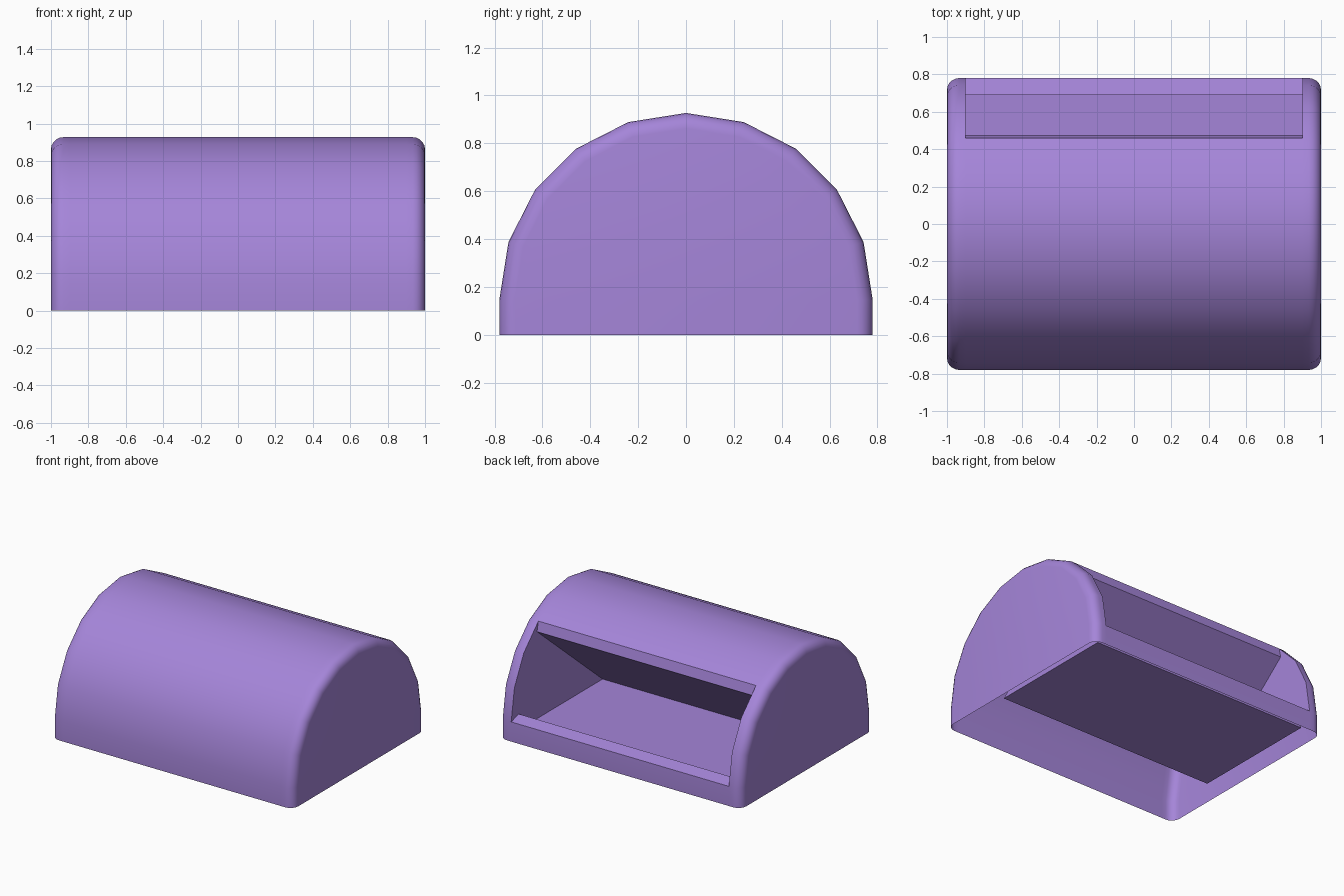
import bpy, bmesh, math

if "Cube" in bpy.data.objects:
    bpy.data.objects.remove(bpy.data.objects["Cube"])

R, ZC, FILLET, STEPS = 0.78, 0.147, 0.065, 5
OPEN_X, ARC = 0.9, 10


def section(inset):
    """Arched y-z outline: straight feet plus a ten-sided half circle."""
    r = R - inset
    arc = [(r * math.cos(math.pi * i / ARC), ZC + r * math.sin(math.pi * i / ARC))
           for i in range(ARC + 1)]
    return [(r, 0.0)] + arc + [(-r, 0.0)]


# Stations along x: rounded end, opening edges, rounded end
right_end = []
for k in range(STEPS + 1):
    t = math.pi / 2 * k / STEPS
    right_end.append((1 - FILLET + FILLET * math.sin(t), FILLET * (1 - math.cos(t))))
half = [(OPEN_X, 0.0)] + right_end
stations = [(-x, d) for x, d in reversed(half)] + half

bm = bmesh.new()
rings = [[bm.verts.new((x, y, z)) for y, z in section(d)] for x, d in stations]
mid = len(half) - 1

# Arched skin, leaving three rear facets open
for s in range(len(rings) - 1):
    a, b = rings[s], rings[s + 1]
    for i in range(len(a) - 1):
        if s == mid and 1 <= i <= 3:
            continue
        bm.faces.new((a[i], a[i + 1], b[i + 1], b[i]))

# Flat end walls; the underside stays open
bm.faces.new(rings[0])
bm.faces.new(rings[-1])

# Wedge-shaped pocket: top lip, sloping back, floor, front step, bottom lip
pocket = [(0.475, 0.705), (-0.30, 0.055), (0.69, 0.055), (0.69, 0.172)]
sides = []
for ring, x in ((rings[mid], -OPEN_X), (rings[mid + 1], OPEN_X)):
    inner = [bm.verts.new((x, y, z)) for y, z in pocket]
    sides.append(ring[1:5] + inner)
for i in range(3, 8):
    j = (i + 1) % 8
    bm.faces.new((sides[0][i], sides[0][j], sides[1][j], sides[1][i]))
for side in sides:
    bm.faces.new(side)

bmesh.ops.recalc_face_normals(bm, faces=bm.faces)
mesh = bpy.data.meshes.new("arched_box")
bm.to_mesh(mesh)
bm.free()

purple = bpy.data.materials.new("purple")
purple.diffuse_color = (0.376, 0.235, 0.694, 1)
purple.use_nodes = True
purple.node_tree.nodes["Principled BSDF"].inputs["Base Color"].default_value = purple.diffuse_color
mesh.materials.append(purple)

box = bpy.data.objects.new("arched_box", mesh)
bpy.context.collection.objects.link(box)
bpy.context.view_layer.objects.active = box
box.select_set(True)
bpy.ops.object.shade_smooth_by_angle(angle=math.radians(30))
